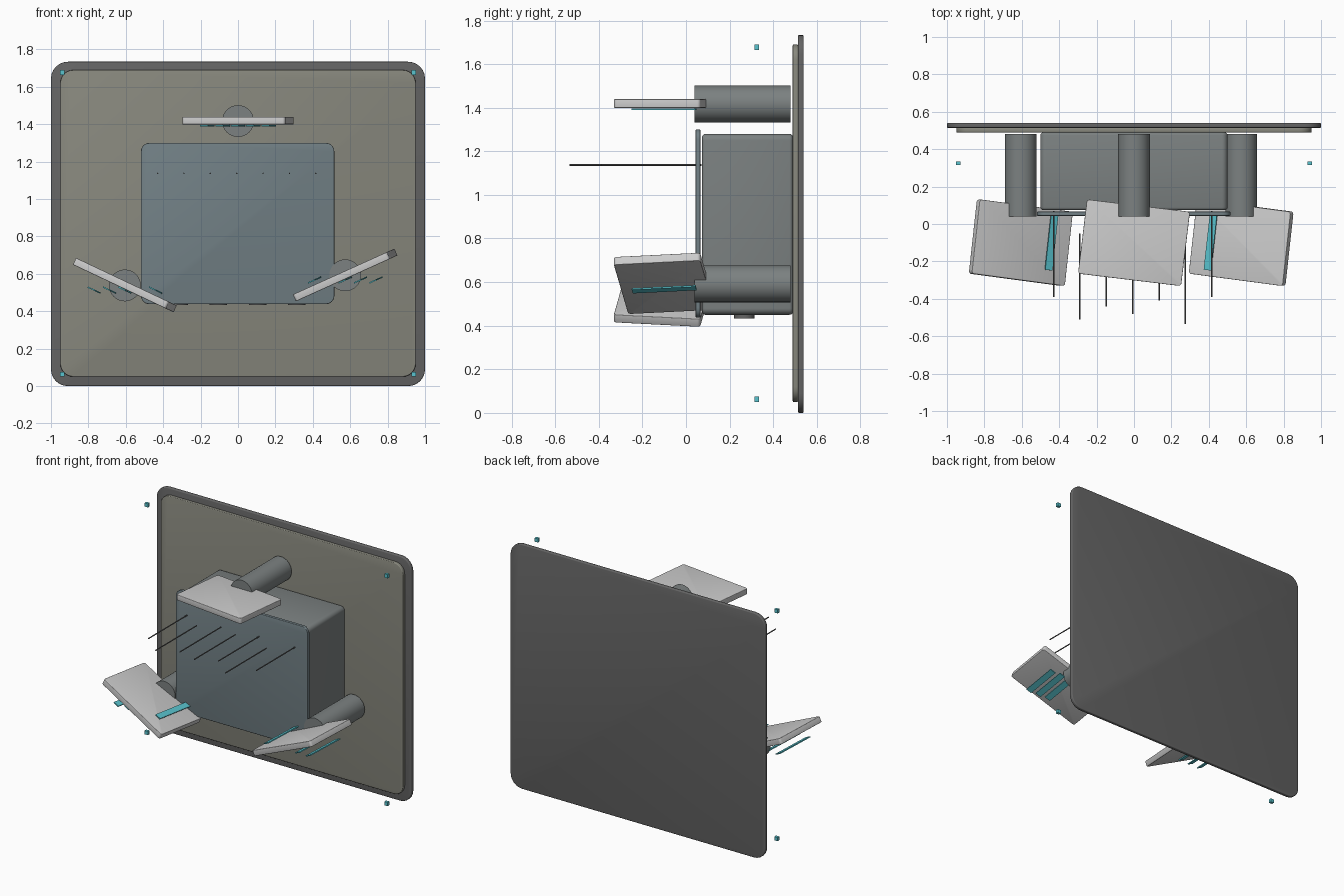
import bpy, bmesh, math
from mathutils import Matrix

if "Cube" in bpy.data.objects:
    bpy.data.objects.remove(bpy.data.objects["Cube"])


def material(name, rgb):
    m = bpy.data.materials.new(name)
    m.diffuse_color = (*rgb, 1)
    m.use_nodes = True
    m.node_tree.nodes["Principled BSDF"].inputs["Base Color"].default_value = m.diffuse_color
    return m


DARK = material("dark_grey", (0.13, 0.13, 0.13))
WARM = material("warm_grey", (0.25, 0.25, 0.21))
BODY = material("body_grey", (0.2, 0.22, 0.22))
GLASS = material("glass_blue", (0.17, 0.22, 0.24))
LIGHT = material("light_grey", (0.55, 0.55, 0.55))
TEAL = material("teal", (0.1, 0.55, 0.62))


def finish(name, bm, mat, matrix):
    me = bpy.data.meshes.new(name)
    bm.to_mesh(me)
    bm.free()
    ob = bpy.data.objects.new(name, me)
    bpy.context.collection.objects.link(ob)
    ob.matrix_world = matrix
    me.materials.append(mat)
    bpy.context.view_layer.objects.active = ob
    bpy.ops.object.select_all(action='DESELECT')
    ob.select_set(True)
    bpy.ops.object.shade_smooth_by_angle(angle=math.radians(35))
    return ob


def box(name, center, size, mat, corner=0, axis=1, edge=0, rot=Matrix()):
    """Box whose edges along one axis are rounded, then all rims softened."""
    bm = bmesh.new()
    bmesh.ops.create_cube(bm, size=1, matrix=Matrix.Diagonal((*size, 1)))
    if corner:
        es = [e for e in bm.edges
              if abs((e.verts[0].co - e.verts[1].co).normalized()[axis]) > 0.9]
        bmesh.ops.bevel(bm, geom=es, offset=corner, segments=6, profile=0.5, affect='EDGES')
    if edge:
        es = [e for e in bm.edges if e.calc_face_angle(0) > 1]
        bmesh.ops.bevel(bm, geom=es, offset=edge, segments=3, profile=0.5, affect='EDGES')
    return finish(name, bm, mat, Matrix.Translation(center) @ rot)


def rod(name, center, radius, length, mat, sides=32, axis='Y'):
    bm = bmesh.new()
    bmesh.ops.create_cone(bm, cap_ends=True, segments=sides, radius1=radius,
                          radius2=radius, depth=length)
    rot = Matrix.Rotation(math.pi / 2, 4, 'X') if axis == 'Y' else Matrix()
    return finish(name, bm, mat, Matrix.Translation(center) @ rot)


# Back plate and inner panel
box("back_plate", (0, 0.527, 0.867), (2, 0.026, 1.734), DARK, 0.09, edge=0.006)
box("inner_panel", (0, 0.502, 0.87), (1.9, 0.025, 1.64), WARM, 0.07, edge=0.005)

# Main housing with front cover
box("housing", (0, 0.282, 0.865), (1.0, 0.416, 0.83), BODY, 0.03, edge=0.015)
box("front_cover", (-0.002, 0.055, 0.869), (1.034, 0.022, 0.862), GLASS, 0.045, edge=0.004)

# Round feet below the housing
for i in range(4):
    rod(f"bottom_foot_{i}", (-0.315 + 0.21 * i, 0.268, 0.443), 0.047, 0.018, DARK, axis='Z')

# Three arms, each with a tilted blade and five strips beneath
for label, x, z, tilt in (("top", 0, 1.417, 0), ("left", -0.605, 0.538, 25.3),
                          ("right", 0.573, 0.592, -24.3)):
    rod(f"{label}_arm", (x, 0.26, z), 0.085, 0.44, BODY)
    rot = Matrix.Rotation(math.radians(tilt), 4, 'Y') @ Matrix.Rotation(-0.12, 4, 'Z')
    box(f"{label}_blade", (x, -0.1, z + 0.002), (0.555, 0.4, 0.04), LIGHT, 0.015, 2, 0.003, rot)
    for i in range(5):
        box(f"{label}_strip_{i}", (x + 0.082 * (i - 2), -0.1, z - 0.025),
            (0.042, 0.295, 0.007), TEAL, rot=rot)

# Row of thin needles, same length, staggered tips
for i, tip in enumerate((-0.39, -0.51, -0.44, -0.48, -0.41, -0.535, -0.39)):
    rod(f"needle_{i}", (-0.43 + 0.141 * i, tip + 0.23, 1.137), 0.004, 0.46, DARK, 8)

# Small corner markers
for x in (-0.94, 0.94):
    for z in (0.063, 1.677):
        box("corner_marker", (x, 0.325, z), (0.026, 0.02, 0.026), TEAL)
